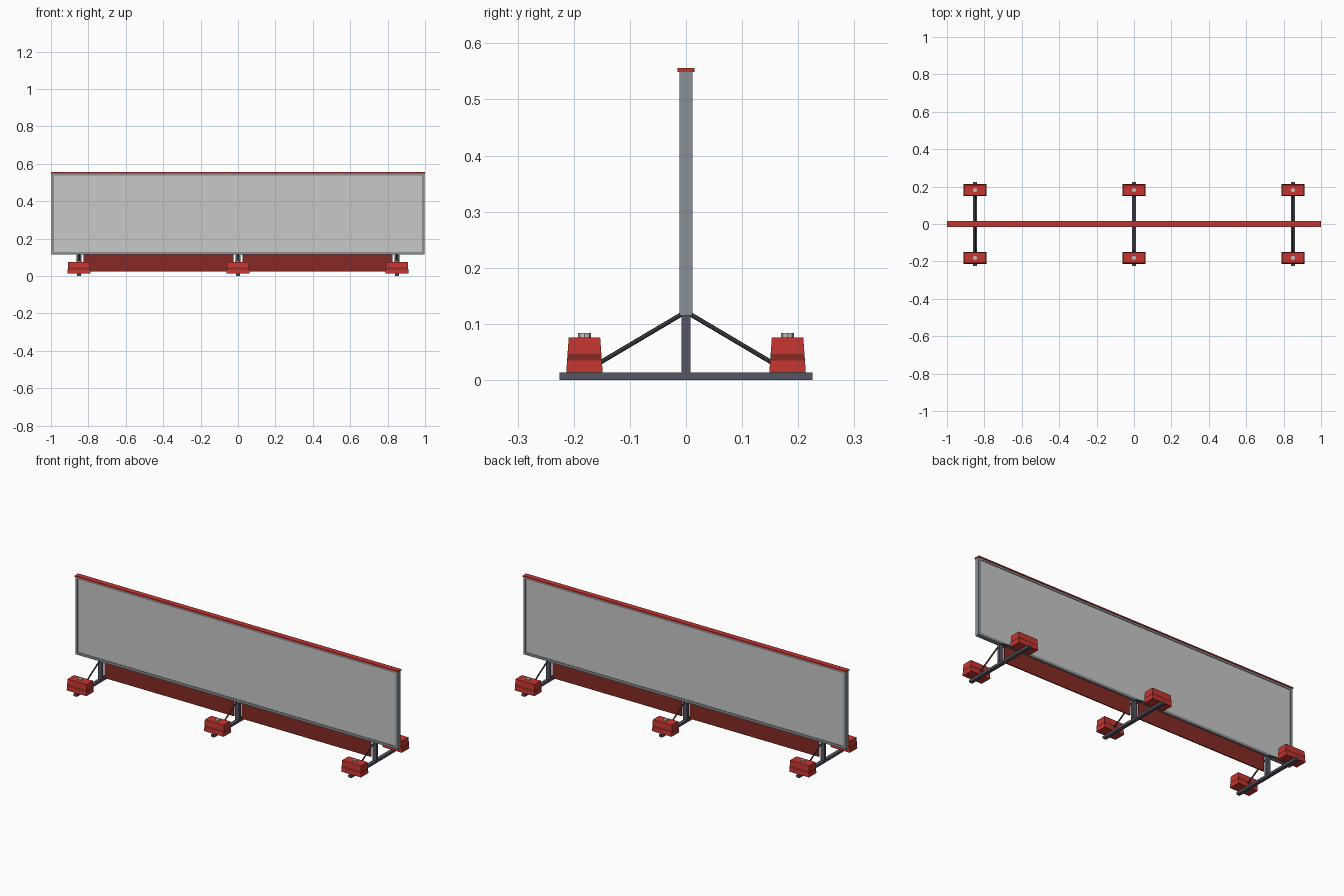
import bpy, bmesh, math
from mathutils import Vector

if "Cube" in bpy.data.objects:
    bpy.data.objects.remove(bpy.data.objects["Cube"])


def material(name, r, g, b):
    m = bpy.data.materials.new(name)
    m.diffuse_color = (r, g, b, 1)
    m.use_nodes = True
    m.node_tree.nodes["Principled BSDF"].inputs["Base Color"].default_value = m.diffuse_color
    return m


RED = material("red", 0.56, 0.036, 0.03)
DARK_RED = material("dark red", 0.24, 0.023, 0.017)
PANEL = material("panel grey", 0.58, 0.58, 0.58)
FRAME = material("frame grey", 0.25, 0.28, 0.30)
STEEL = material("dark steel", 0.09, 0.093, 0.12)
BRACE = material("brace steel", 0.06, 0.06, 0.068)
BOLT = material("bolt grey", 0.55, 0.55, 0.53)


def finish(name, bm, *mats):
    bmesh.ops.recalc_face_normals(bm, faces=bm.faces)
    me = bpy.data.meshes.new(name)
    bm.to_mesh(me)
    bm.free()
    for m in mats:
        me.materials.append(m)
    ob = bpy.data.objects.new(name, me)
    bpy.context.collection.objects.link(ob)
    return ob


def box(name, lo, hi, mat):
    lo, hi = Vector(lo), Vector(hi)
    bm = bmesh.new()
    bmesh.ops.create_cube(bm, size=1)
    for v in bm.verts:
        v.co = (lo + hi) / 2 + Vector(a * b for a, b in zip(v.co, hi - lo))
    return finish(name, bm, mat)


def weight(name, x, y):
    # tapered block with a dark band around its middle
    bm = bmesh.new()
    rings = []
    for z in (0.013, 0.035, 0.046, 0.076):
        t = (z - 0.013) / 0.063
        hx, hy = 0.061 - 0.002 * t, 0.0325 - 0.0045 * t
        rings.append([bm.verts.new((x + sx * hx, y + sy * hy, z))
                      for sx, sy in ((-1, -1), (1, -1), (1, 1), (-1, 1))])
    bm.faces.new(rings[0])
    bm.faces.new(rings[-1])
    for k in range(3):
        for i in range(4):
            j = (i + 1) % 4
            f = bm.faces.new((rings[k][i], rings[k][j], rings[k + 1][j], rings[k + 1][i]))
            f.material_index = 1 if k == 1 else 0
    return finish(name, bm, RED, DARK_RED)


def cylinder(name, a, b, radius, sides, mat):
    a, b = Vector(a), Vector(b)
    bm = bmesh.new()
    bmesh.ops.create_cone(bm, cap_ends=True, segments=sides, radius1=radius,
                          radius2=radius, depth=(b - a).length)
    rot = (b - a).to_track_quat('Z', 'Y').to_matrix()
    bmesh.ops.rotate(bm, matrix=rot, verts=bm.verts)
    bmesh.ops.translate(bm, vec=(a + b) / 2, verts=bm.verts)
    return finish(name, bm, mat)


# panel board with its frame and top cap
box("panel_board", (-0.99, -0.009, 0.122), (0.99, 0.009, 0.545), PANEL)
for s, side in ((-1, "left"), (1, "right")):
    x0, x1 = sorted((s * 0.984, s * 0.998))
    box("frame_" + side, (x0, -0.012, 0.115), (x1, 0.012, 0.55), FRAME)
box("frame_bottom", (-0.984, -0.012, 0.115), (0.984, 0.012, 0.129), FRAME)
box("frame_top", (-0.984, -0.012, 0.538), (0.984, 0.012, 0.55), FRAME)
box("top_cap", (-1, -0.0155, 0.549), (1, 0.0155, 0.556), RED)

# lower skirts between the posts
for s, side in ((-1, "left"), (1, "right")):
    x0, x1 = sorted((s * 0.025, s * 0.825))
    box("skirt_" + side, (x0, -0.003, 0.025), (x1, 0.003, 0.116), DARK_RED)

# three stands: foot bar, post, braces, weights and bolts
for x, pos in ((-0.85, "left"), (0, "middle"), (0.85, "right")):
    box("foot_bar_" + pos, (x - 0.01, -0.225, 0), (x + 0.01, 0.225, 0.013), STEEL)
    box("post_" + pos, (x - 0.0125, -0.008, 0.013), (x + 0.0125, 0.008, 0.118), STEEL)
    for s, side in ((-1, "front"), (1, "back")):
        tag = pos + "_" + side
        cylinder("brace_" + tag, (x, s * 0.008, 0.117), (x, s * 0.165, 0.024), 0.004, 8, BRACE)
        weight("weight_" + tag, x, s * 0.181)
        cylinder("bolt_" + tag, (x, s * 0.181, 0.074), (x, s * 0.181, 0.084), 0.0115, 8, BOLT)
